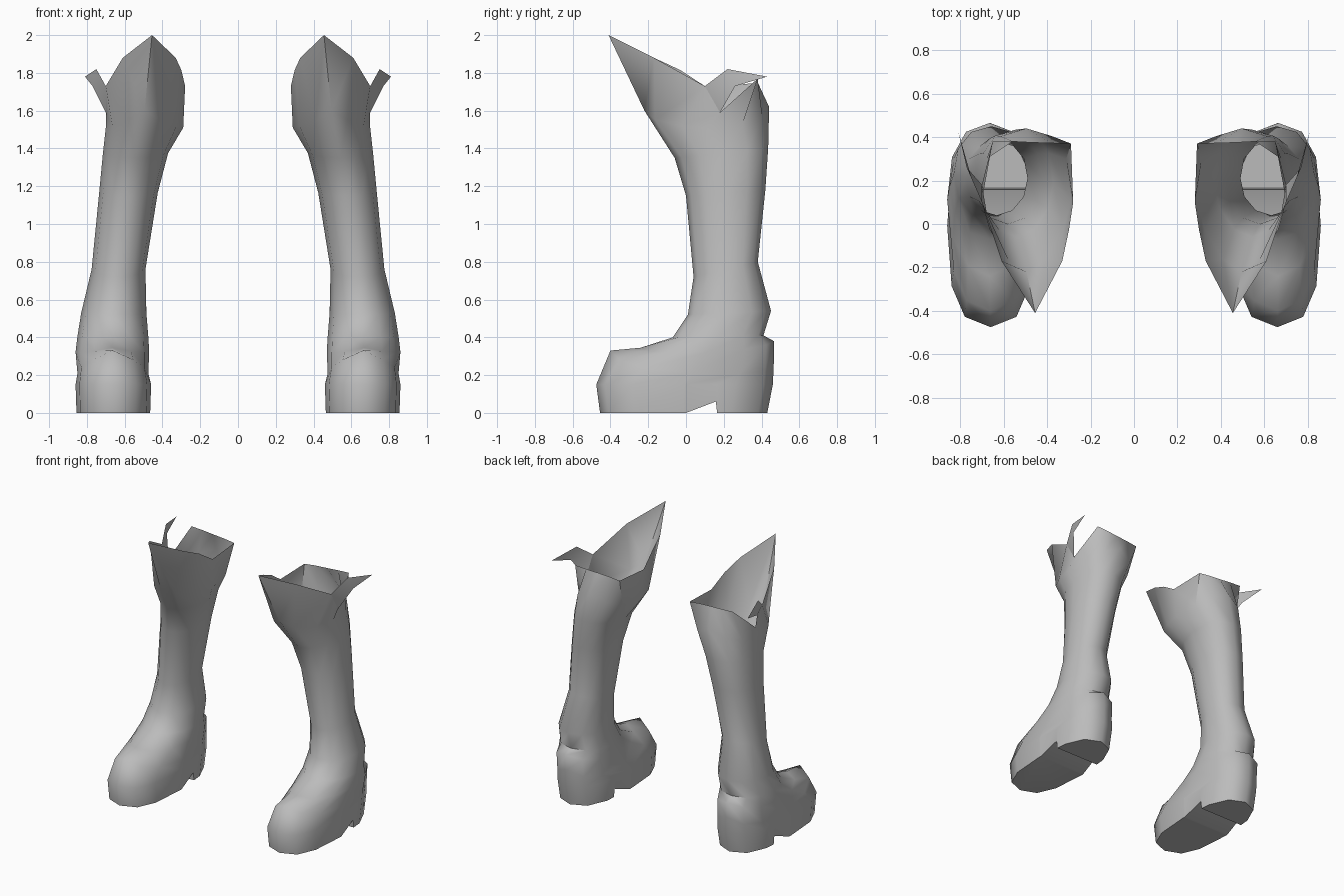
import bpy, bmesh, math

if "Cube" in bpy.data.objects:
    bpy.data.objects.remove(bpy.data.objects["Cube"])

leather = bpy.data.materials.new("grey_leather")
leather.diffuse_color = (0.5, 0.5, 0.5, 1)
leather.use_nodes = True
leather.node_tree.nodes["Principled BSDF"].inputs["Base Color"].default_value = leather.diffuse_color

N = 12
# Rings: inner x, outer x, front y, back y, front z, back z, side dip, front power, back power
RINGS = [
    (0.465, 0.855, -0.455, 0.43, 0.00, 0.00, 0.00, 0.75, 0.8),
    (0.46, 0.86, -0.475, 0.46, 0.15, 0.15, 0.00, 0.75, 0.8),
    (0.475, 0.85, -0.40, 0.465, 0.33, 0.27, 0.09, 0.8, 0.8),
    (0.47, 0.86, -0.24, 0.465, 0.345, 0.38, 0.04, 1.0, 0.85),
    (0.475, 0.85, -0.07, 0.41, 0.40, 0.41, 0.00, 1.0, 0.85),
    (0.485, 0.83, 0.01, 0.45, 0.52, 0.54, 0.00, 1.0, 0.9),
    (0.49, 0.775, 0.04, 0.38, 0.72, 0.80, 0.00, 1.0, 0.9),
    (0.425, 0.735, 0.00, 0.42, 1.15, 1.18, 0.00, 1.0, 0.9),
    (0.37, 0.715, -0.06, 0.435, 1.35, 1.40, 0.00, 1.1, 0.85),
    (0.29, 0.70, -0.22, 0.44, 1.60, 1.62, 0.10, 1.3, 0.8),
]
# Pointed rim, from back centre round the outer side to the front tip and back
RIM = [(.47, .375, 1.76), (.56, .38, 1.765), (.65, .38, 1.77), (.70, .18, 1.59),
       (.70, .10, 1.73), (.61, -.17, 1.88), (.455, -.41, 2.0), (.33, -.17, 1.88),
       (.30, -.03, 1.815), (.28, .10, 1.73), (.29, .37, 1.745), (.38, .372, 1.755)]
# Loose flap folded out from the notch in the rim
FLAP = [(.70, .10, 1.73), (.75, .22, 1.82), (.81, .43, 1.78), (.77, .26, 1.73), (.70, .18, 1.59)]


def spow(v, p):
    return math.copysign(abs(v) ** p, v) if abs(v) > 1e-6 else 0.0


def ring(xi, xo, yf, yb, zf, zb, dip, pf, pb):
    pts = []
    for i in range(N):
        a = 2 * math.pi * i / N
        s, c = math.sin(a), math.cos(a)
        p = pb if c > 0 else pf
        t = (1 + spow(c, p)) / 2
        pts.append(((xi + xo) / 2 + (xo - xi) / 2 * spow(s, p),
                    yf + (yb - yf) * t,
                    zf + (zb - zf) * t - dip * abs(s)))
    return pts


def finish(bm, name, side):
    for v in bm.verts:
        v.co.x *= side
    if side < 0:
        bmesh.ops.reverse_faces(bm, faces=bm.faces[:])
    me = bpy.data.meshes.new(name)
    bm.to_mesh(me)
    bm.free()
    me.materials.append(leather)
    ob = bpy.data.objects.new(name, me)
    bpy.context.collection.objects.link(ob)
    bpy.ops.object.select_all(action='DESELECT')
    ob.select_set(True)
    bpy.context.view_layer.objects.active = ob
    bpy.ops.object.shade_smooth_by_angle(angle=math.radians(50))


def boot(name, side):
    bm = bmesh.new()
    loops = [[bm.verts.new(p) for p in r] for r in [ring(*r) for r in RINGS] + [RIM]]
    for lo, hi in zip(loops, loops[1:]):
        for i in range(N):
            j = (i + 1) % N
            bm.faces.new((lo[j], lo[i], hi[i], hi[j]))
    bm.faces.new(loops[0])
    # Arch: cut the sole across, then lift the strip in front of the heel
    for y in (0.0, 0.158, 0.165):
        faces = [f for f in bm.faces if all(v.co.z < 0.16 for v in f.verts)]
        edges = {e for f in faces for e in f.edges}
        verts = {v for f in faces for v in f.verts}
        bmesh.ops.bisect_plane(bm, geom=faces + list(edges) + list(verts),
                               plane_co=(0, y, 0), plane_no=(0, 1, 0))
    for v in bm.verts:
        if v.co.z < 0.01 and 0.01 < v.co.y < 0.161:
            v.co.z = 0.06 * v.co.y / 0.158
    bmesh.ops.recalc_face_normals(bm, faces=bm.faces[:])
    finish(bm, name, side)


def flap(name, side):
    bm = bmesh.new()
    a, b, c, d, e = [bm.verts.new(p) for p in FLAP]
    for f in ((a, e, d), (a, d, b), (b, d, c)):
        bm.faces.new(f)
    finish(bm, name, side)


for label, side in (("left", 1), ("right", -1)):
    boot(label + "_boot", side)
    flap(label + "_boot_flap", side)
